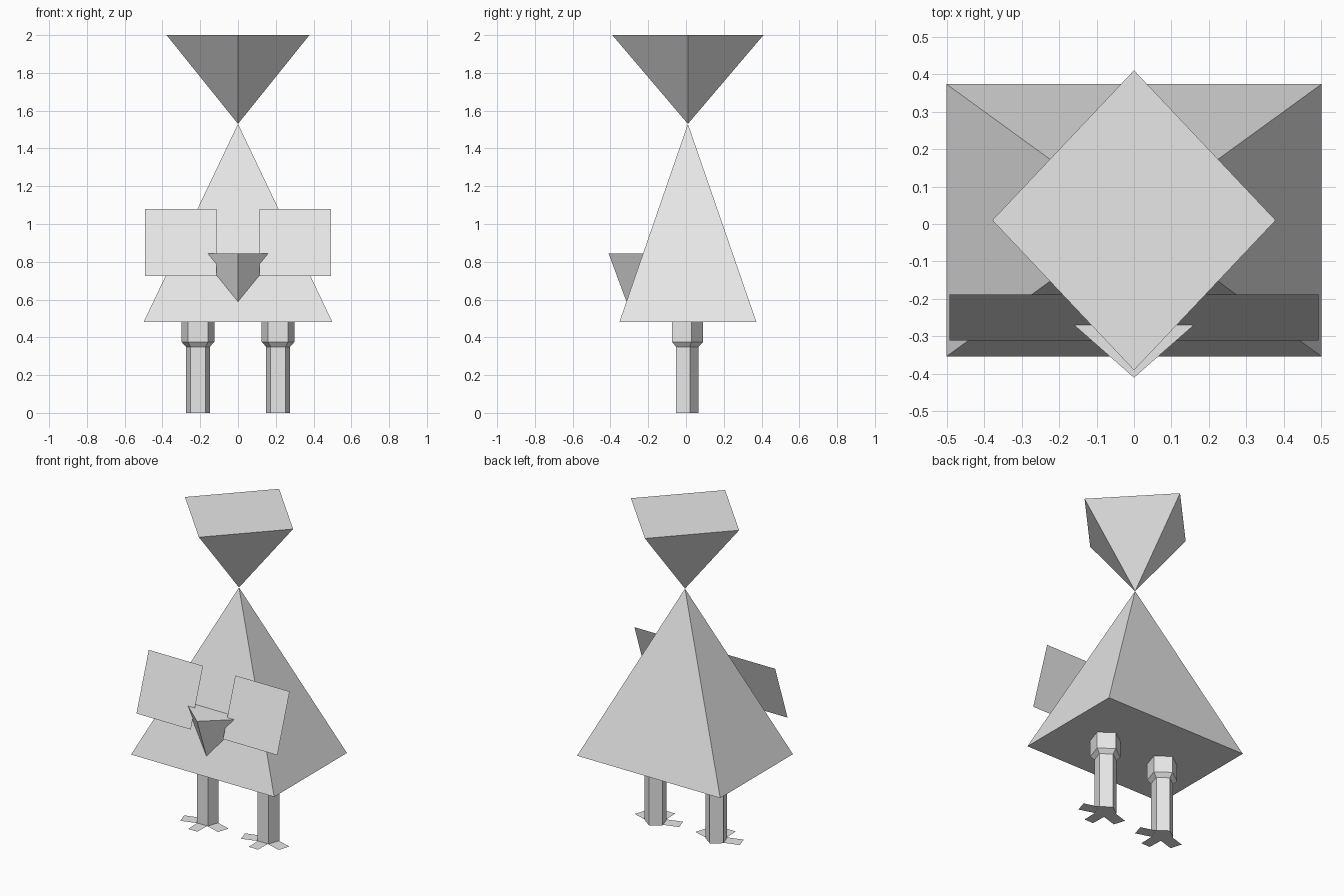
import bpy
import math

if "Cube" in bpy.data.objects:
    bpy.data.objects.remove(bpy.data.objects["Cube"])

grey = bpy.data.materials.new("light_grey")
grey.diffuse_color = (0.8, 0.8, 0.8, 1)
grey.use_nodes = True
grey.node_tree.nodes["Principled BSDF"].inputs["Base Color"].default_value = grey.diffuse_color


def add_mesh(name, verts, faces):
    mesh = bpy.data.meshes.new(name)
    mesh.from_pydata(verts, [], faces)
    mesh.materials.append(grey)
    obj = bpy.data.objects.new(name, mesh)
    bpy.context.collection.objects.link(obj)
    return obj


def pyramid(name, base, z, apex):
    """Closed pyramid; base runs counter-clockwise from above."""
    n = len(base)
    up = apex[2] > z
    verts = [(x, y, z) for x, y in base] + [apex]
    faces = [(i, (i + 1) % n, n) for i in range(n)] + [tuple(reversed(range(n)))]
    if not up:
        faces = [tuple(reversed(f)) for f in faces]
    return add_mesh(name, verts, faces)


def lathe(name, x, profile, sides=5):
    """Faceted upright solid from (radius, height) rings, bottom to top."""
    verts, faces = [], []
    for r, z in profile:
        for k in range(sides):
            a = math.radians(90) + k * math.tau / sides
            verts.append((x + r * math.cos(a), r * math.sin(a), z))
    for j in range(len(profile) - 1):
        for k in range(sides):
            a, b = j * sides + k, j * sides + (k + 1) % sides
            faces.append((a, b, b + sides, a + sides))
    faces.append(tuple(reversed(range(sides))))
    faces.append(tuple(range(len(verts) - sides, len(verts))))
    return add_mesh(name, verts, faces)


CY = 0.01            # depth centre of body and head
BASE, NECK = 0.48, 1.53
HALF = 0.363


def front_y(z):
    """Depth of the sloping front of the body at height z."""
    return CY - HALF * (NECK - z) / (NECK - BASE)


# Body and inverted head, meeting tip to tip
pyramid("body", [(-0.5, CY - HALF), (0.5, CY - HALF), (0.5, CY + HALF), (-0.5, CY + HALF)],
        BASE, (0, CY, NECK))
pyramid("head", [(0, CY - 0.4), (0.378, CY), (0, CY + 0.4), (-0.378, CY)],
        2.0, (0, CY, NECK))

# Beak: wedge set into the front of the body
top, tip = 0.845, 0.585
pyramid("beak", [(0, -0.41), (0.212, front_y(top) + 0.003), (-0.212, front_y(top) + 0.003)],
        top, (0, front_y(tip) + 0.003, tip))

# Foot outline around the leg: front toe and two side toes
half_foot = [(0.032, -0.15), (0.035, -0.055), (0.132, -0.085), (0.155, -0.012), (0.05, 0.02)]
foot = half_foot + [(-x, y) for x, y in reversed(half_foot)]

for side, s in (("left", -1), ("right", 1)):
    # Square flat panel floating just in front of the sloping chest
    lo, hi = 0.725, 1.08
    xs = sorted((s * 0.113, s * 0.492))
    yl, yh = front_y(lo) - 0.042, front_y(hi) - 0.042
    add_mesh(side + "_panel",
             [(xs[0], yl, lo), (xs[1], yl, lo), (xs[1], yh, hi), (xs[0], yh, hi)],
             [(0, 1, 2, 3)])
    # Five-sided leg with a wider upper part
    lathe(side + "_leg", s * 0.212,
          [(0.066, 0), (0.066, 0.35), (0.091, 0.375), (0.091, BASE + 0.01)])
    # Flat three-toed foot
    add_mesh(side + "_foot", [(s * 0.212 + x, y, 0.001) for x, y in foot],
             [tuple(range(len(foot)))])
